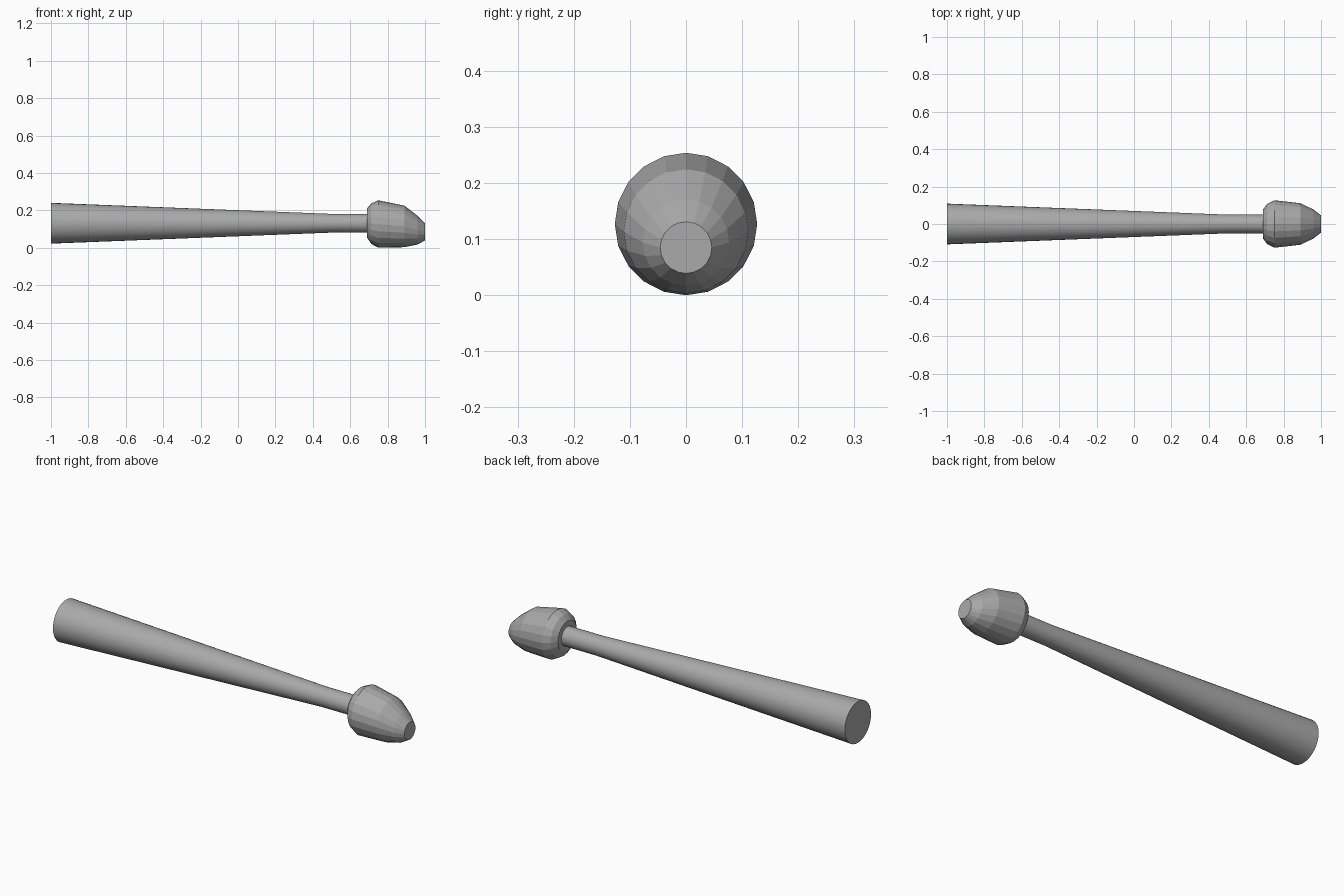
import bpy
import bmesh
import math

cube = bpy.data.objects.get("Cube")
if cube:
    bpy.data.objects.remove(cube, do_unlink=True)

# Single plain grey
grey = bpy.data.materials.new("plain_grey")
grey.use_nodes = True
colour = (0.4, 0.4, 0.4, 1.0)
grey.diffuse_color = colour
grey.node_tree.nodes["Principled BSDF"].inputs["Base Color"].default_value = colour


def ringed_body(name, rings, sides, smooth):
    """Loft circles along x; each ring is (x, centre z, radius)."""
    bm = bmesh.new()
    loops = []
    for x, z, r in rings:
        angles = [2 * math.pi * i / sides for i in range(sides)]
        loops.append([bm.verts.new((x, r * math.sin(a), z + r * math.cos(a)))
                      for a in angles])
    for a, b in zip(loops, loops[1:]):
        for i in range(sides):
            j = (i + 1) % sides
            bm.faces.new((a[i], a[j], b[j], b[i]))
    bm.faces.new(loops[0])
    bm.faces.new(loops[-1])
    bmesh.ops.recalc_face_normals(bm, faces=bm.faces)
    mesh = bpy.data.meshes.new(name)
    bm.to_mesh(mesh)
    bm.free()
    mesh.materials.append(grey)
    obj = bpy.data.objects.new(name, mesh)
    bpy.context.collection.objects.link(obj)
    if smooth:
        bpy.ops.object.select_all(action="DESELECT")
        obj.select_set(True)
        bpy.context.view_layer.objects.active = obj
        bpy.ops.object.shade_smooth_by_angle(angle=math.radians(30))
    return obj


# Tapered handle with a straight neck that runs into the head
ringed_body("handle", [(-1.0, 0.131, 0.109), (0.5, 0.131, 0.05),
                       (0.72, 0.131, 0.05)], 32, True)

# Faceted head: rounded collar, then a nose that droops towards the tip
ringed_body("head", [(0.69, 0.132, 0.078), (0.712, 0.129, 0.108),
                     (0.75, 0.127, 0.127), (0.89, 0.114, 0.111),
                     (0.96, 0.094, 0.077), (1.0, 0.085, 0.046)], 20, False)
